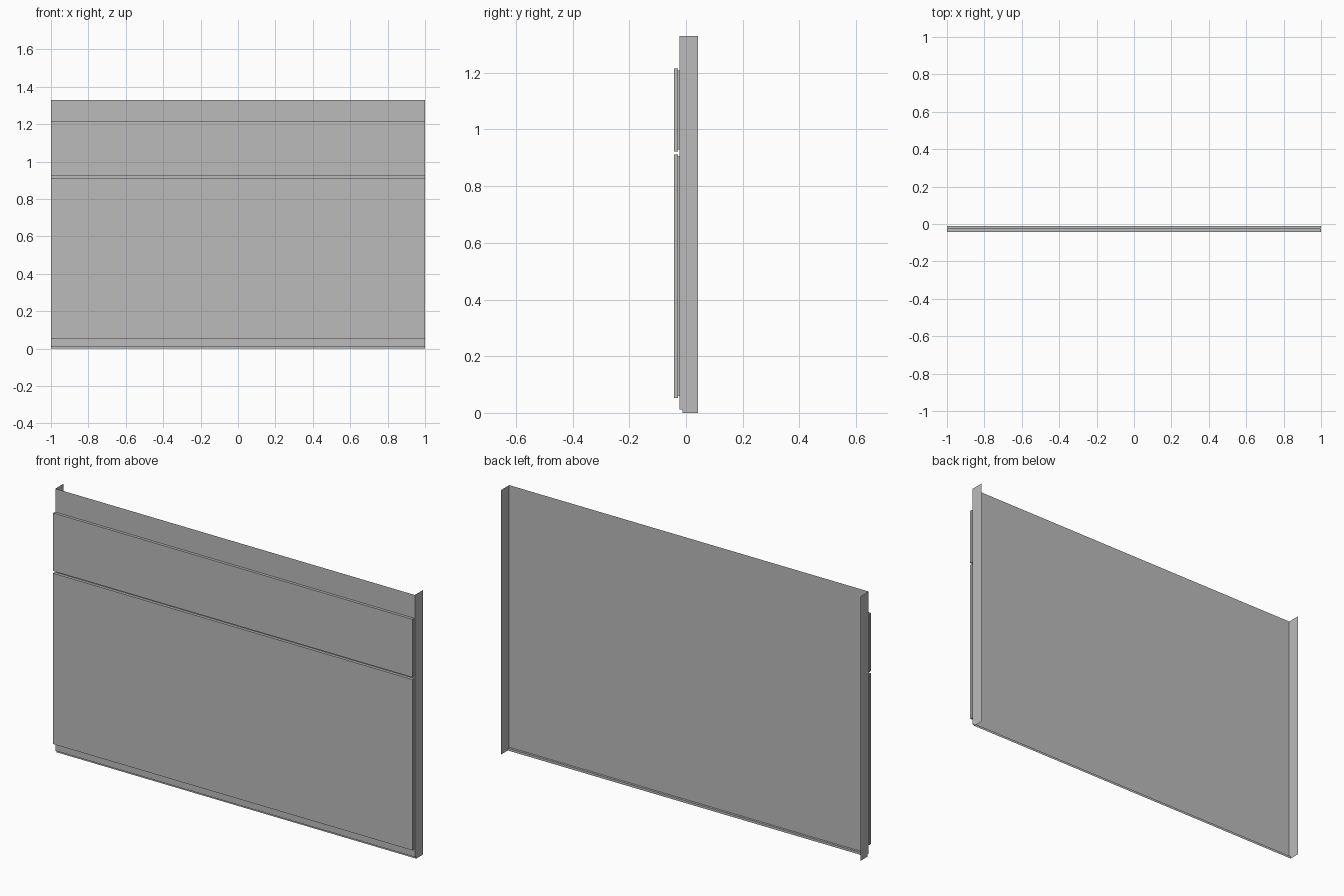
import bpy
import bmesh

cube = bpy.data.objects.get("Cube")
if cube:
    bpy.data.objects.remove(cube, do_unlink=True)

grey = bpy.data.materials.new("plain grey")
grey.use_nodes = True
colour = (0.5, 0.5, 0.5, 1)
grey.diffuse_color = colour
grey.node_tree.nodes["Principled BSDF"].inputs["Base Color"].default_value = colour

HALF = 1.0
TOP = 1.33
BACK = 0.042
SHEET = -0.023    # plane of the backing sheet
SHELF = -0.012    # depth of the stepped foot
STEP = 0.012      # height of the stepped foot


def finish(name, bm):
    mesh = bpy.data.meshes.new(name)
    bm.to_mesh(mesh)
    bm.free()
    mesh.materials.append(grey)
    obj = bpy.data.objects.new(name, mesh)
    bpy.context.collection.objects.link(obj)
    return obj


def box(name, x, y0, y1, z0, z1):
    bm = bmesh.new()
    bmesh.ops.create_cube(bm, size=1)
    for v in bm.verts:
        v.co = (v.co.x * 2 * x,
                y1 if v.co.y > 0 else y0,
                z1 if v.co.z > 0 else z0)
    return finish(name, bm)


# Thin backing sheet with a stepped foot, swept across the width
profile = [(SHEET, TOP), (SHEET, STEP), (SHELF, STEP), (SHELF, 0)]
bm = bmesh.new()
rows = [[bm.verts.new((x, y, z)) for x in (-HALF, HALF)] for y, z in profile]
for a, b in zip(rows, rows[1:]):
    bm.faces.new((a[0], b[0], b[1], a[1]))
finish("backing_sheet", bm)

# Side flanges folded back, notched at the foot
for name, x in (("right_flange", -HALF), ("left_flange", HALF)):
    bm = bmesh.new()
    outline = profile + [(BACK, 0), (BACK, TOP)]
    face = bm.faces.new([bm.verts.new((x, y, z)) for y, z in outline])
    face.normal_update()
    if face.normal.x * x < 0:
        face.normal_flip()
    finish(name, bm)

# Front panels, each on a slightly smaller spacer
INSET = 0.006
for name, z0, z1 in (("lower_panel", 0.053, 0.912), ("upper_panel", 0.923, 1.215)):
    box(name, HALF, -BACK, -0.028, z0, z1)
    box(name + "_spacer", HALF - INSET, -0.028, SHEET, z0 + INSET, z1 - INSET)
